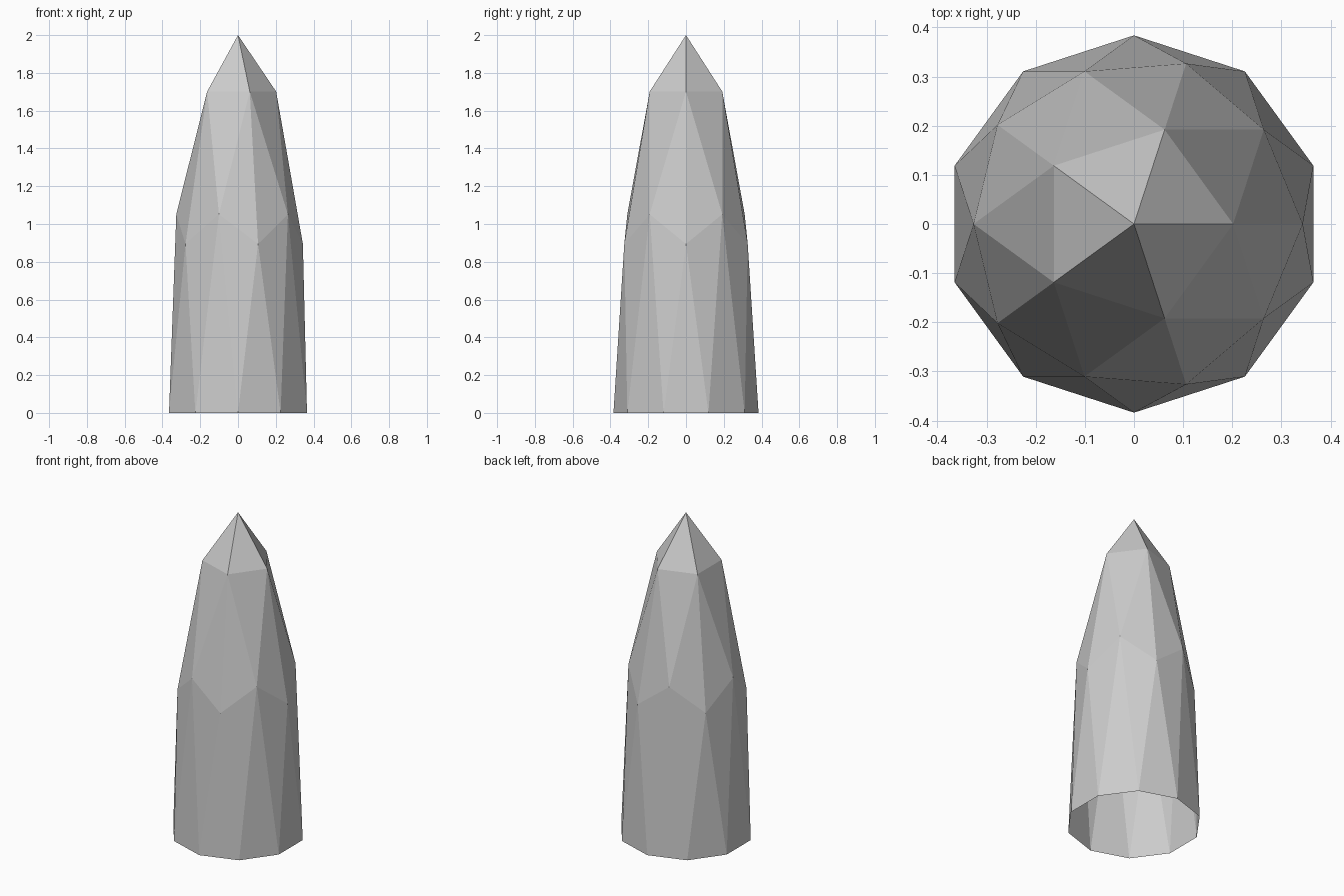
import bpy
import bmesh

if "Cube" in bpy.data.objects:
    bpy.data.objects.remove(bpy.data.objects["Cube"])

RADIUS, HEIGHT = 0.384, 2.0

# Pointed spike: upper half of a low-poly icosphere, stretched tall, open underneath
bm = bmesh.new()
bmesh.ops.create_icosphere(bm, subdivisions=2, radius=1.0)
lower = [v for v in bm.verts if v.co.z < -0.05]
bmesh.ops.delete(bm, geom=lower, context='VERTS')
bmesh.ops.scale(bm, vec=(RADIUS, RADIUS, HEIGHT), verts=bm.verts)

# Seat the open rim exactly on the ground
for v in bm.verts:
    if v.is_boundary:
        v.co.z = 0.0

mesh = bpy.data.meshes.new("spike")
bm.to_mesh(mesh)
bm.free()
spike = bpy.data.objects.new("spike", mesh)
bpy.context.collection.objects.link(spike)
